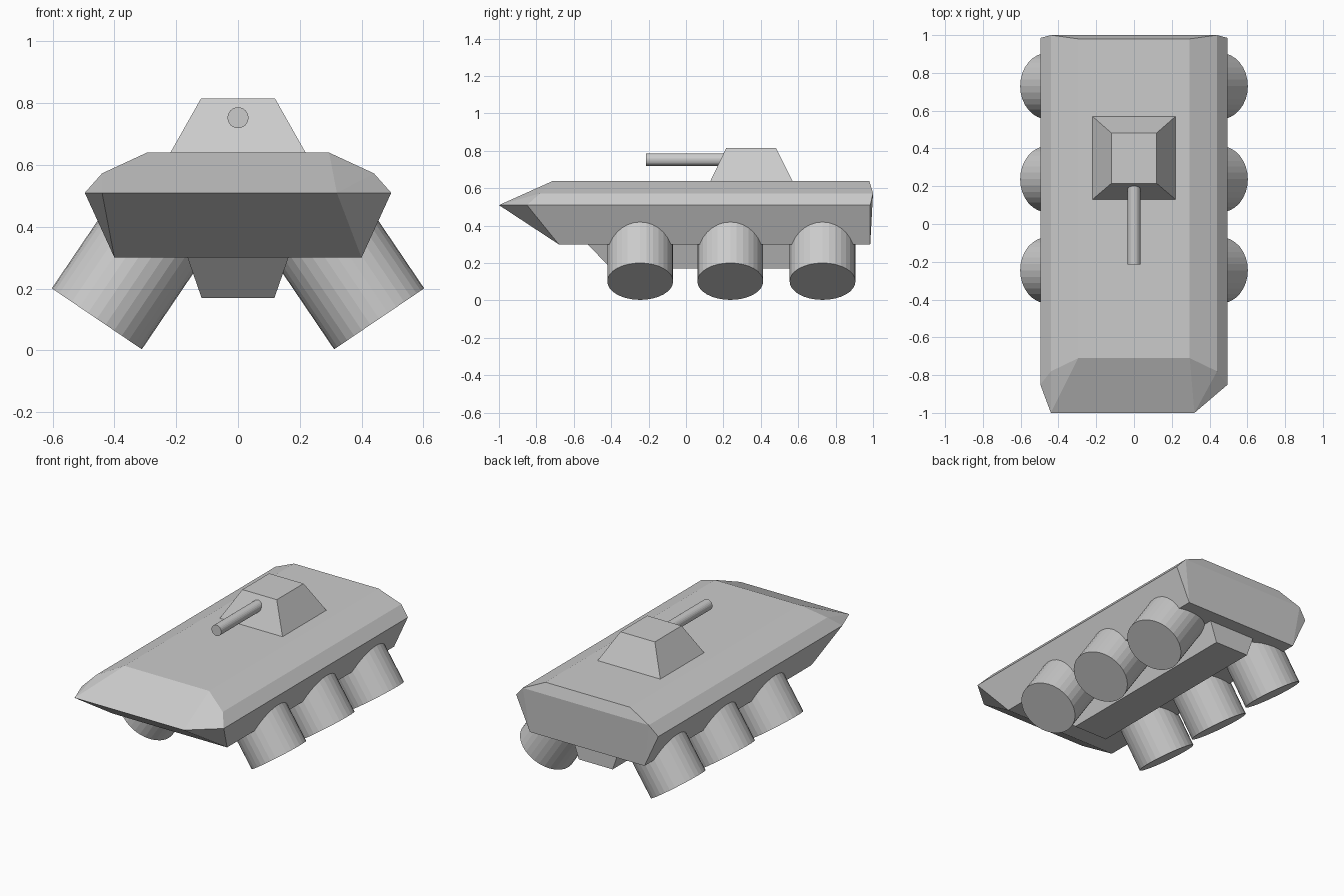
import bpy, bmesh
from mathutils import Vector

if "Cube" in bpy.data.objects:
    bpy.data.objects.remove(bpy.data.objects["Cube"])


def hull_object(name, points):
    """Flat-faced convex solid around a few corner points."""
    bm = bmesh.new()
    for p in points:
        bm.verts.new(p)
    bmesh.ops.convex_hull(bm, input=bm.verts[:])
    bmesh.ops.dissolve_limit(bm, angle_limit=0.01, verts=bm.verts[:], edges=bm.edges[:])
    bmesh.ops.recalc_face_normals(bm, faces=bm.faces[:])
    mesh = bpy.data.meshes.new(name)
    bm.to_mesh(mesh)
    bm.free()
    ob = bpy.data.objects.new(name, mesh)
    bpy.context.collection.objects.link(ob)
    return ob


def mirrored(points):
    return [(s * x, y, z) for x, y, z in points for s in (-1, 1)]


def cylinder(name, start, end, radius, sides=32):
    a, b = Vector(start), Vector(end)
    bpy.ops.mesh.primitive_cylinder_add(vertices=sides, radius=radius,
                                        depth=(b - a).length, location=(a + b) / 2)
    ob = bpy.context.object
    ob.name = name
    ob.rotation_euler = (b - a).to_track_quat('Z', 'Y').to_euler()
    return ob


# Main body: rear ring, front ring and an uneven nose edge
body = mirrored([
    (0.40, 0.985, 0.30), (0.496, 0.985, 0.51), (0.44, 1.0, 0.573), (0.295, 0.98, 0.64),
    (0.40, -0.68, 0.30), (0.496, -0.85, 0.51), (0.44, -0.78, 0.573), (0.295, -0.71, 0.64),
])
hull_object("body", body + [(-0.44, -1.0, 0.51), (0.32, -1.0, 0.51)])

# Keel under the body
hull_object("keel", mirrored([
    (0.165, -0.53, 0.305), (0.118, -0.40, 0.17),
    (0.165, 0.90, 0.305), (0.118, 0.90, 0.17),
]))

# Turret and gun barrel
hull_object("turret", mirrored([
    (0.22, 0.13, 0.638), (0.22, 0.57, 0.638),
    (0.12, 0.215, 0.815), (0.12, 0.482, 0.815),
]))
cylinder("barrel", (0, -0.215, 0.753), (0, 0.25, 0.753), 0.034, 24)

# Three pairs of splayed wheels
for i, y in enumerate((-0.245, 0.237, 0.73)):
    for side, s in (("left", -1), ("right", 1)):
        cylinder(f"wheel_{side}_{i + 1}", (s * 0.457, y, 0.102), (s * 0.233, y, 0.433), 0.176)
